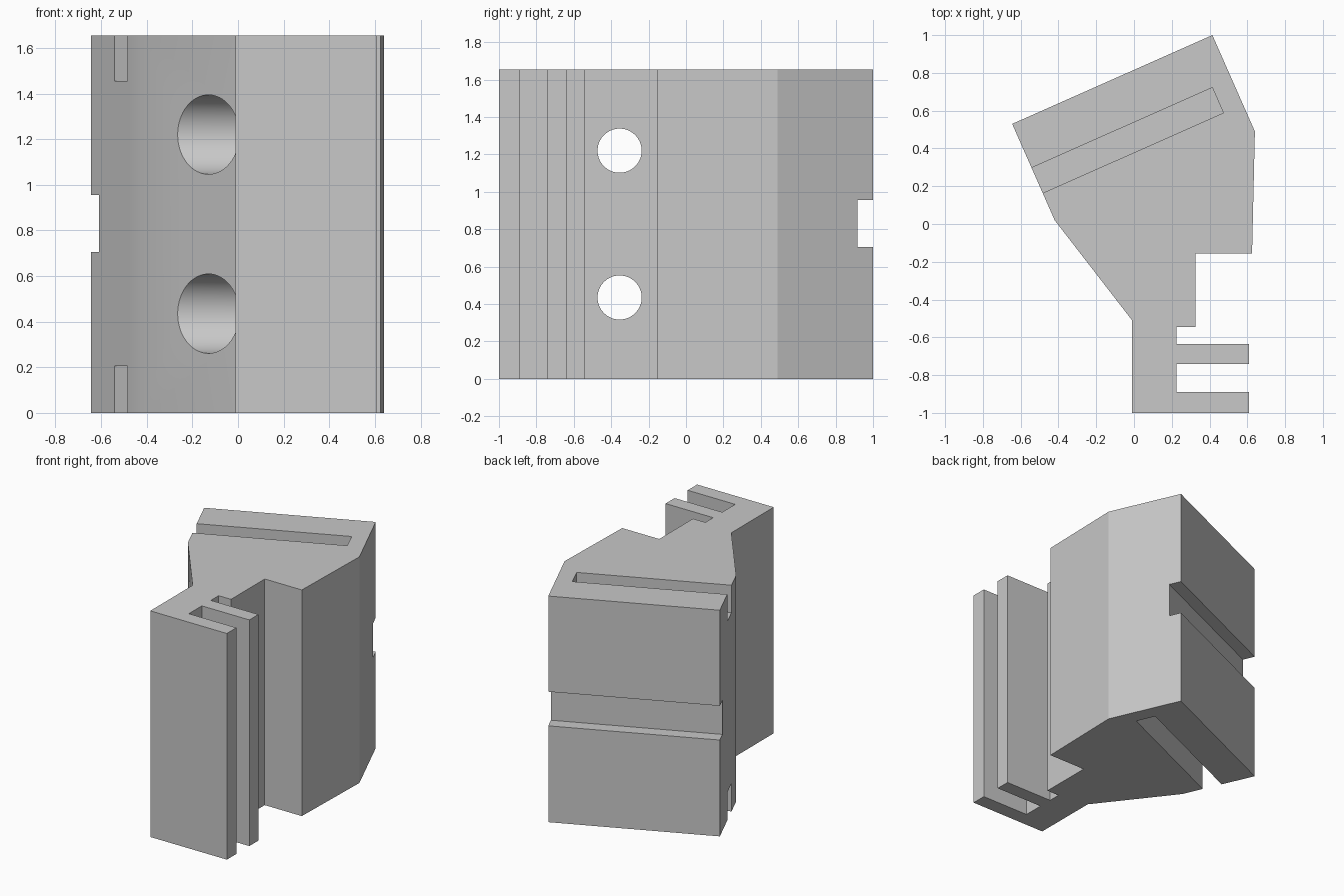
import bpy, bmesh, math
from mathutils import Vector, Matrix

cube = bpy.data.objects.get("Cube")
if cube:
    bpy.data.objects.remove(cube, do_unlink=True)

HEIGHT = 1.655
grey = bpy.data.materials.new("plain grey")
grey.use_nodes = True
colour = (0.58, 0.58, 0.58, 1)
grey.diffuse_color = colour
grey.node_tree.nodes["Principled BSDF"].inputs["Base Color"].default_value = colour


def finish(name, bm):
    bmesh.ops.recalc_face_normals(bm, faces=bm.faces)
    mesh = bpy.data.meshes.new(name)
    bm.to_mesh(mesh)
    bm.free()
    mesh.materials.append(grey)
    obj = bpy.data.objects.new(name, mesh)
    bpy.context.collection.objects.link(obj)
    return obj


def prism(name, outline, low, high):
    """Extrude a plan outline from low to high."""
    bm = bmesh.new()
    face = bm.faces.new([bm.verts.new((x, y, low)) for x, y in outline])
    new = bmesh.ops.extrude_face_region(bm, geom=[face])["geom"]
    top = [v for v in new if isinstance(v, bmesh.types.BMVert)]
    bmesh.ops.translate(bm, verts=top, vec=(0, 0, high - low))
    return finish(name, bm)


def bore(name, radius, start, end, z):
    """Cylinder along x between start and end."""
    bm = bmesh.new()
    place = Matrix.Translation(((start + end) / 2, -0.355, z)) @ Matrix.Rotation(math.pi / 2, 4, "Y")
    bmesh.ops.create_cone(bm, cap_ends=True, segments=64, radius1=radius,
                          radius2=radius, depth=end - start, matrix=place)
    return finish(name, bm)


# Main body: slanted head, neck and two front fins
back_left, back_right = Vector((-0.645, 0.53)), Vector((0.415, 1.0))
body = prism("bracket_body", [
    back_left, back_right, (0.64, 0.49), (0.625, -0.155), (0.325, -0.155),
    (0.325, -0.545), (0.225, -0.545), (0.225, -0.635), (0.61, -0.635),
    (0.61, -0.74), (0.225, -0.74), (0.225, -0.89), (0.61, -0.89),
    (0.61, -1), (-0.01, -1), (-0.01, -0.51), (-0.42, 0.02)], 0, HEIGHT)

along = (back_right - back_left).normalized()
inward = Vector((along.y, -along.x))
cutters = []

# Horizontal groove across the slanted back
a, b = back_left - along * 0.2, back_right + along * 0.2
cutters.append(prism("back_groove_cutter", [
    a - inward * 0.2, b - inward * 0.2, b + inward * 0.09, a + inward * 0.09], 0.705, 0.955))

# Blind slots in the top and bottom, open at the right side
near, far = Vector((0.415, 0.722)), Vector((0.473, 0.588))
slot = [near - along * 1.3, near, far, far - along * 1.3]
cutters.append(prism("top_slot_cutter", slot, HEIGHT - 0.2, HEIGHT + 0.1))
cutters.append(prism("bottom_slot_cutter", slot, -0.1, 0.205))

# Two counterbored holes through the neck
for level, z in (("lower", 0.435), ("upper", 1.22)):
    cutters.append(bore(level + "_counterbore_cutter", 0.174, -0.6, 0.1, z))
    cutters.append(bore(level + "_hole_cutter", 0.118, -0.5, 0.5, z))

bpy.ops.object.select_all(action="DESELECT")
bpy.context.view_layer.objects.active = body
body.select_set(True)
for cutter in cutters:
    cutter.hide_render = True
    cut = body.modifiers.new(cutter.name, "BOOLEAN")
    cut.operation = "DIFFERENCE"
    cut.solver = "EXACT"
    cut.object = cutter
    bpy.ops.object.modifier_apply(modifier=cut.name)
    bpy.data.objects.remove(cutter, do_unlink=True)

bpy.ops.object.shade_smooth_by_angle(angle=math.radians(20))
